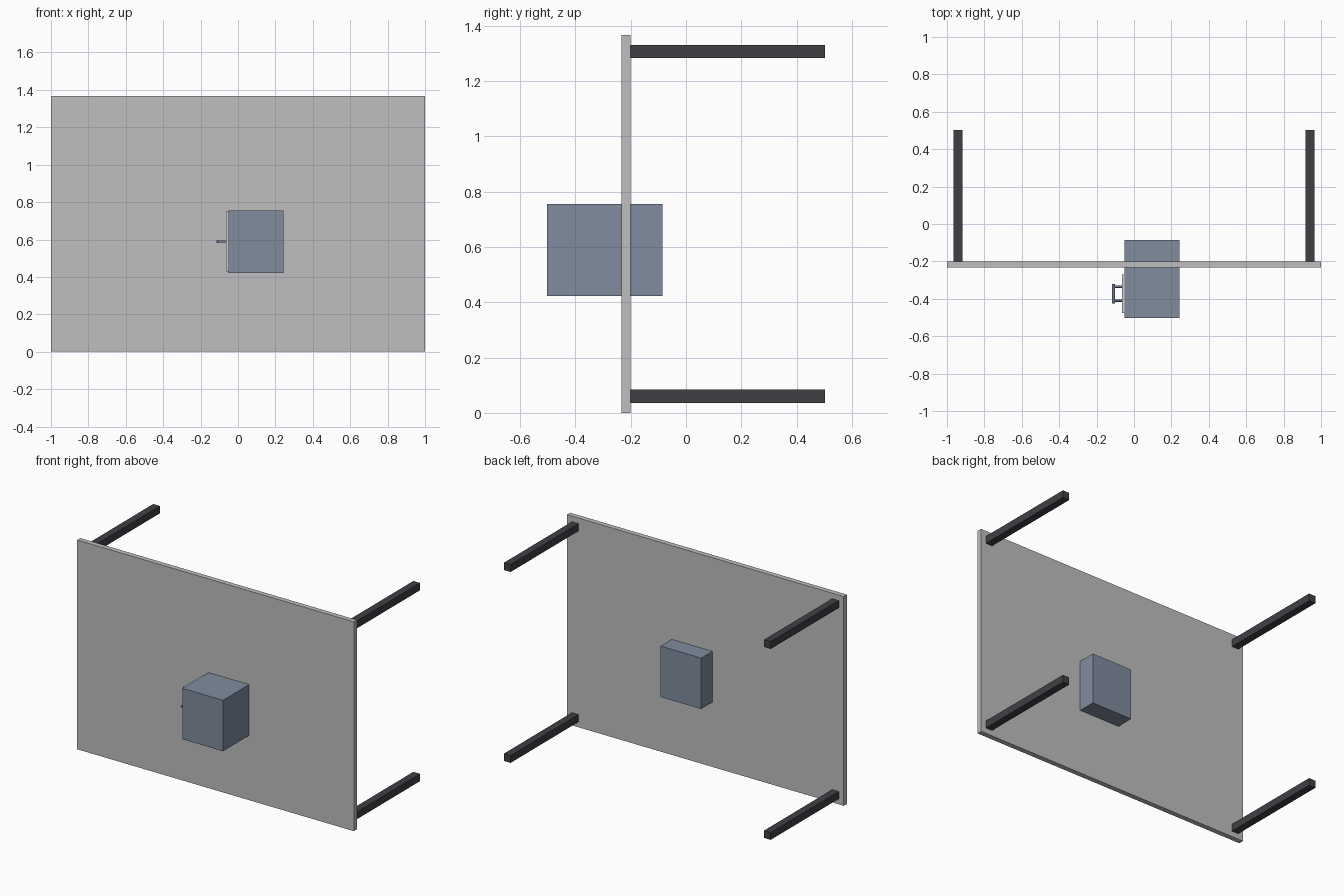
import bpy
from math import pi
from mathutils import Vector

cube = bpy.data.objects.get("Cube")
if cube:
    bpy.data.objects.remove(cube, do_unlink=True)


def material(name, *srgb):
    """Flat material from display colour values, stored as linear."""
    linear = [((c + 0.055) / 1.055) ** 2.4 for c in srgb]
    mat = bpy.data.materials.new(name)
    mat.use_nodes = True
    mat.diffuse_color = (*linear, 1)
    mat.node_tree.nodes["Principled BSDF"].inputs["Base Color"].default_value = (*linear, 1)
    return mat


light_grey = material("light grey", 0.75, 0.75, 0.75)
charcoal = material("charcoal", 0.25, 0.25, 0.27)
slate_blue = material("slate blue", 0.5, 0.55, 0.62)
pale_grey = material("pale grey", 0.8, 0.81, 0.83)
steel = material("steel", 0.45, 0.49, 0.56)


def box(name, low, high, mat):
    low, high = Vector(low), Vector(high)
    bpy.ops.mesh.primitive_cube_add(size=1, location=(low + high) / 2)
    obj = bpy.context.object
    obj.name = name
    obj.scale = high - low
    bpy.ops.object.transform_apply(location=False, rotation=False, scale=True)
    obj.data.materials.append(mat)


def rod(name, start, end, radius, mat):
    start, end = Vector(start), Vector(end)
    axis = end - start
    bpy.ops.mesh.primitive_cylinder_add(
        vertices=16, radius=radius, depth=axis.length, location=(start + end) / 2,
        rotation=axis.to_track_quat('Z', 'Y').to_euler())
    obj = bpy.context.object
    obj.name = name
    obj.data.materials.append(mat)
    bpy.ops.object.shade_smooth_by_angle(angle=pi / 4)


# Upright panel
height = 1.367
back = -0.2
box("panel", (-1, -0.233, 0), (1, back, height), light_grey)

# Four legs reaching back from the panel corners
leg, inset = 0.048, 0.036
for side, x in (("right", -1 + inset), ("left", 1 - inset - leg)):
    for level, z in (("lower", inset), ("upper", height - inset - leg)):
        box(f"{level}_{side}_leg", (x, back, z), (x + leg, 0.502, z + leg), charcoal)

# Cabinet passing through the panel
box("cabinet", (-0.05, -0.502, 0.422), (0.243, -0.085, 0.755), slate_blue)

# Door plate on the cabinet's right side
box("door", (-0.065, -0.475, 0.43), (-0.05, -0.27, 0.75), pale_grey)

# Handle: a bar on two posts
bar_x, handle_z = -0.109, 0.589
rod("handle_bar", (bar_x, -0.425, handle_z), (bar_x, -0.32, handle_z), 0.008, steel)
for name, y in (("front", -0.41), ("rear", -0.335)):
    rod(f"{name}_handle_post", (bar_x, y, handle_z), (-0.065, y, handle_z), 0.006, steel)
